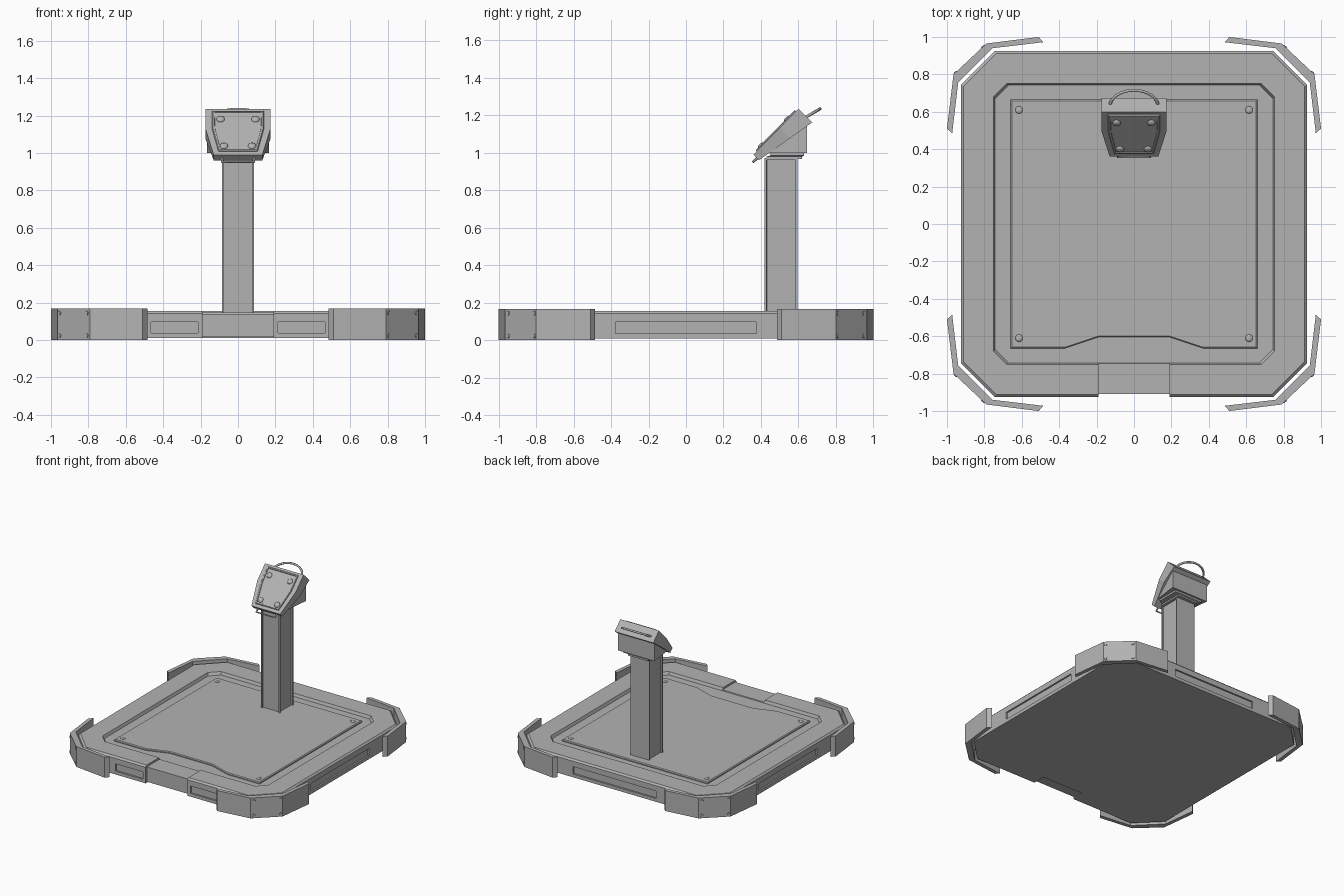
import bpy, bmesh, math
from mathutils import Vector, Matrix

if "Cube" in bpy.data.objects:
    bpy.data.objects.remove(bpy.data.objects["Cube"])

grey = bpy.data.materials.new("dark_grey")
grey.diffuse_color = (0.45, 0.45, 0.45, 1)
grey.use_nodes = True
grey.node_tree.nodes["Principled BSDF"].inputs["Base Color"].default_value = grey.diffuse_color


def finish(name, bm, matrix=None):
    bmesh.ops.recalc_face_normals(bm, faces=bm.faces)
    me = bpy.data.meshes.new(name)
    bm.to_mesh(me)
    bm.free()
    me.materials.append(grey)
    ob = bpy.data.objects.new(name, me)
    bpy.context.collection.objects.link(ob)
    if matrix:
        ob.matrix_world = matrix
    return ob


def loft(name, rings, matrix=None, inset=None):
    """Closed solid through rings; inset = (face normals, width, depth)."""
    bm = bmesh.new()
    vs = [[bm.verts.new(p) for p in r] for r in rings]
    n = len(vs[0])
    bm.faces.new(vs[0])
    bm.faces.new(vs[-1])
    for a, b in zip(vs, vs[1:]):
        for i in range(n):
            j = (i + 1) % n
            bm.faces.new((a[i], a[j], b[j], b[i]))
    if inset:
        bmesh.ops.recalc_face_normals(bm, faces=bm.faces)
        bm.normal_update()
        chosen = [f for f in bm.faces if any(f.normal.dot(Vector(d)) > 0.95 for d in inset[0])]
        bmesh.ops.inset_individual(bm, faces=chosen, thickness=inset[1])
        bmesh.ops.inset_individual(bm, faces=chosen, thickness=0.002, depth=inset[2])
    return finish(name, bm, matrix)


def at_z(pts, z):
    return [(x, y, z) for x, y in pts]


def rect(x0, x1, y0, y1):
    return [(x0, y0), (x1, y0), (x1, y1), (x0, y1)]


def octagon(r, c):
    k = r - c
    return [(k, -r), (r, -k), (r, k), (k, r), (-k, r), (-r, k), (-r, -k), (-k, -r)]


def extrude_x(name, profile, w):
    return loft(name, [[(s * w, y, z) for y, z in profile] for s in (-1, 1)])


def cut(target, cutter):
    cutter.hide_render = True
    cutter.hide_set(True)
    cutter.display_type = 'WIRE'
    mod = target.modifiers.new(cutter.name, 'BOOLEAN')
    mod.operation = 'DIFFERENCE'
    mod.solver = 'EXACT'
    mod.object = cutter


def disc(name, pos, normal, r, h, seg=12):
    """Bolt head with a tapered rim."""
    bm = bmesh.new()
    bmesh.ops.create_cone(bm, cap_ends=True, segments=seg, radius1=r, radius2=r * 0.75, depth=h)
    q = Vector((0, 0, 1)).rotation_difference(Vector(normal))
    return finish(name, bm, Matrix.Translation(pos) @ q.to_matrix().to_4x4())


def dome(name, matrix, r, h):
    """Smooth flattened button, half sunk."""
    bm = bmesh.new()
    bmesh.ops.create_uvsphere(bm, u_segments=16, v_segments=8, radius=r)
    bmesh.ops.scale(bm, vec=(1, 1, h / r), verts=bm.verts)
    for f in bm.faces:
        f.smooth = True
    return finish(name, bm, matrix)


def rod(name, pts, r):
    cu = bpy.data.curves.new(name, 'CURVE')
    cu.dimensions = '3D'
    cu.bevel_depth = r
    cu.bevel_resolution = 2
    cu.use_fill_caps = True
    cu.materials.append(grey)
    sp = cu.splines.new('POLY')
    sp.points.add(len(pts) - 1)
    for p, co in zip(sp.points, pts):
        p.co = (*co, 1)
    ob = bpy.data.objects.new(name, cu)
    bpy.context.collection.objects.link(ob)


# Platform with chamfered corners and a bevelled top edge
base = loft("platform", [at_z(octagon(0.925, 0.18), 0.01), at_z(octagon(0.925, 0.18), 0.142),
                         at_z(octagon(0.912, 0.175), 0.155)])
# Recessed ledge with a raised standing plate inside it
cut(base, loft("ledge_cutter", [at_z(octagon(0.742, 0.07), 0.132), at_z(octagon(0.752, 0.07), 0.157)]))
floor = [(-0.66, -0.665), (-0.37, -0.665), (-0.19, -0.605), (0.19, -0.605),
         (0.37, -0.665), (0.66, -0.665), (0.66, 0.665), (-0.66, 0.665)]
loft("standing_plate", [at_z(floor, 0.125), at_z(floor, 0.14),
                        at_z([(x * 0.99, y * 0.99) for x, y in floor], 0.146)])
# Front entry notch, above and below
cut(base, extrude_x("entry_cutter", [(-1, -0.1), (-0.91, -0.1), (-0.91, 0.139), (-0.74, 0.139),
                                     (-0.74, 0.3), (-1, 0.3)], 0.19))
cut(base, extrude_x("underside_cutter", [(-0.95, -0.1), (-0.82, -0.1), (-0.82, 0.018), (-0.95, 0.018)], 0.189))
# Recessed side windows
windows = {"front_left": (-0.465, -0.215, -1, -0.912), "front_right": (0.215, 0.465, -1, -0.912),
           "back": (-0.375, 0.375, 0.912, 1), "left": (-1, -0.912, -0.375, 0.375),
           "right": (0.912, 1, -0.375, 0.375)}
for side, b in windows.items():
    cut(base, loft(side + "_window_cutter", [at_z(rect(*b), 0.037), at_z(rect(*b), 0.097)]))

# Corner guards, guard bolts and plate bolts
guard = [(1.0, 0.51), (0.965, 0.8), (0.79, 0.965), (0.51, 1.0),
         (0.485, 0.972), (0.755, 0.94), (0.94, 0.755), (0.972, 0.485)]
for sx in (-1, 1):
    for sy in (-1, 1):
        tag = ("left" if sx < 0 else "right") + ("_front" if sy < 0 else "_back")
        g = [(x * sx, y * sy) for x, y in guard]
        loft("corner_guard_" + tag, [at_z(g, 0), at_z(g, 0.167)])
        for t in (0.06, 0.9):
            x, y = 0.965 - 0.175 * t, 0.8 + 0.165 * t
            for z in (0.023, 0.144):
                disc("guard_bolt_" + tag, (x * sx, y * sy, z), (sx * 0.165, sy * 0.175, 0), 0.013, 0.008)
        dome("plate_bolt_" + tag, Matrix.Translation((0.615 * sx, 0.61 * sy, 0.146)), 0.02, 0.007)

# Column with recessed front and side panels
col = rect(-0.085, 0.085, 0.42, 0.595)
loft("column", [at_z(col, 0.135), at_z(col, 0.972)], inset=([(0, -1, 0), (1, 0, 0), (-1, 0, 0)], 0.014, -0.012))
loft("column_collar", [at_z(rect(-0.09, 0.09, 0.43, 0.62), 0.968),
                       at_z(rect(-0.09, 0.09, 0.43, 0.62), 0.98),
                       at_z(rect(-0.125, 0.125, 0.45, 0.63), 0.985),
                       at_z(rect(-0.125, 0.125, 0.45, 0.63), 1.003)])

# Console body under the slanted slab
loft("console_body", [[(s * w, y, z) for w, y, z in ((0.14, 0.43, 1.0), (0.165, 0.645, 1.0),
                       (0.165, 0.645, 1.18), (0.14, 0.41, 1.01))] for s in (-1, 1)])

# Slanted console slab, thicker at the top; local y runs up the slope
slope = Matrix.Translation((0, 0.36, 0.99)) @ Matrix.Rotation(math.radians(45.6), 4, 'X')
slab = [(-0.13, 0), (0.13, 0), (0.175, 0.2), (0.175, 0.343), (-0.175, 0.343), (-0.175, 0.2)]
loft("console_slab", [[(x, y, -0.042 - 0.18 * y) for x, y in slab], at_z(slab, 0)], slope)
screen = [(-0.105, 0.025), (0.105, 0.025), (0.138, 0.19), (0.138, 0.325), (-0.138, 0.325), (-0.138, 0.19)]
top = [(x * 0.97, 0.178 + (y - 0.178) * 0.97) for x, y in screen]
loft("console_screen", [at_z(screen, -0.004), at_z(screen, 0.004), at_z(top, 0.009)], slope,
     inset=([(0, 0, 1)], 0.01, -0.005))
for s in (-1, 1):
    for x, y in ((0.075, 0.062), (0.093, 0.262)):
        dome("screen_bolt", slope @ Matrix.Translation((s * x, y, 0.004)), 0.022, 0.012)

# Arched top handle and lower grab bar
arch = [(0.13 * math.cos(math.pi * i / 16), 0.625 + 0.09 * math.sin(math.pi * i / 16),
         1.182 + 0.052 * math.sin(math.pi * i / 16)) for i in range(17)]
rod("top_handle", arch, 0.008)
rod("lower_bar", [(-0.085, 0.39, 0.98), (-0.085, 0.358, 0.952), (0.085, 0.358, 0.952),
                  (0.085, 0.39, 0.98)], 0.007)
